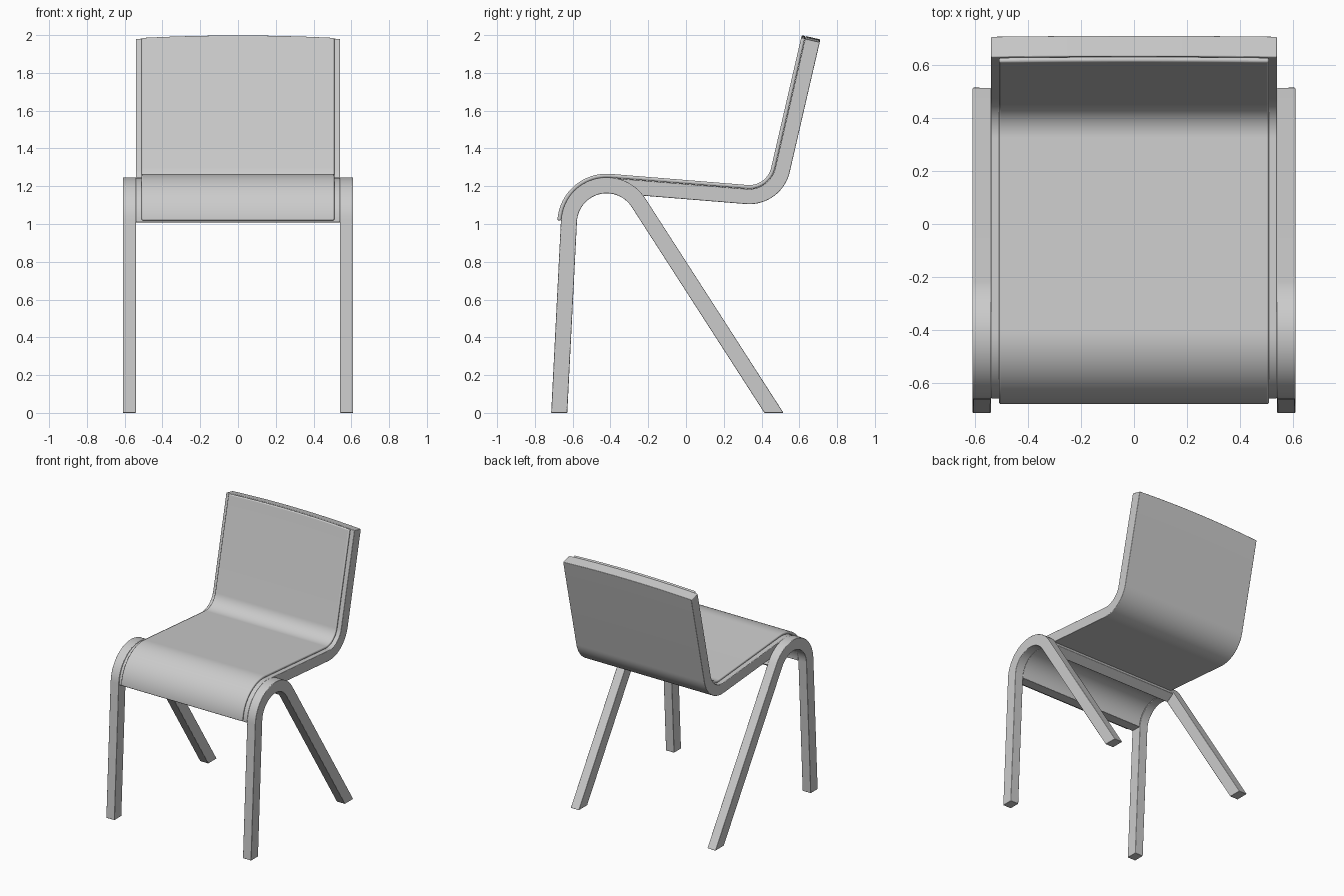
import bpy, bmesh
from math import sin, cos, radians
from mathutils import Vector

if "Cube" in bpy.data.objects:
    bpy.data.objects.remove(bpy.data.objects["Cube"])

# Side-view layout (y, z): front bend, seat-to-back bend
FRONT, FRONT_R = Vector((-0.42, 1.005)), 0.20
BACK, BACK_R = Vector((0.335, 1.325)), 0.18
SEAT_A, BACK_A = 4.64, 13.0      # seat slope, back recline (degrees)


def polar(a):
    return Vector((cos(radians(a)), sin(radians(a))))


def arc(c, r, a0, a1, n, flip=1):
    """Stations (point, offset normal) along an arc; flip=-1 offsets inwards."""
    return [(c + polar(a0 + (a1 - a0) * i / n) * r,
             polar(a0 + (a1 - a0) * i / n) * flip) for i in range(n + 1)]


def extend(station, length):
    """Continue straight from a station; positive runs clockwise of the normal."""
    p, n = station
    return (p + Vector((n.y, -n.x)) * length, n)


def to_floor(p, n):
    t = Vector((n.y, -n.x))
    return p - t * (p.y / t.y)


def ribbon(name, path, lo, hi, x0, x1, cols=1, arch=0.0, feet=False, bevel=0.004):
    """Solid strip: path thickened from lo to hi, swept from x0 to x1."""
    bm = bmesh.new()
    grid = []
    last = len(path) - 1
    for c in range(cols + 1):
        x = x0 + (x1 - x0) * c / cols
        col = []
        for i, (p, n) in enumerate(path):
            pair = []
            for o in (lo, hi):
                q = p + n * o
                if feet and i in (0, last):
                    q = to_floor(q, n)
                if arch and i == last:
                    q = q + Vector((n.y, -n.x)) * arch * (1 - (x / 0.54) ** 2)
                pair.append(bm.verts.new((x, q.x, q.y)))
            col.append(pair)
        grid.append(col)
    for a, b in zip(grid, grid[1:]):
        for i in range(last):
            for k in (0, 1):
                bm.faces.new((a[i][k], a[i + 1][k], b[i + 1][k], b[i][k]))
        for i in (0, last):
            bm.faces.new((a[i][0], a[i][1], b[i][1], b[i][0]))
    for col in (grid[0], grid[-1]):
        for i in range(last):
            bm.faces.new((col[i][0], col[i + 1][0], col[i + 1][1], col[i][1]))
    bmesh.ops.recalc_face_normals(bm, faces=bm.faces)
    me = bpy.data.meshes.new(name)
    bm.to_mesh(me)
    bm.free()
    ob = bpy.data.objects.new(name, me)
    bpy.context.collection.objects.link(ob)
    bpy.ops.object.select_all(action='DESELECT')
    bpy.context.view_layer.objects.active = ob
    ob.select_set(True)
    bpy.ops.object.shade_smooth_by_angle(angle=radians(35))
    bv = ob.modifiers.new("Bevel", 'BEVEL')
    bv.width, bv.segments = bevel, 3
    bv.limit_method, bv.angle_limit = 'ANGLE', radians(40)
    return ob


def seat_path(start, length):
    """Front wrap, seat, bend and backrest in one line."""
    wrap = arc(FRONT, FRONT_R, start, 90 - SEAT_A, 24)
    bend = arc(BACK, BACK_R, -90 - SEAT_A, -BACK_A, 20, -1)
    return wrap + bend + [extend(bend[-1], length)]


# Plywood shell and thin upholstered pad on it
ribbon("seat_shell", seat_path(179, 0.705), -0.04, 0.04, -0.54, 0.54, 16, 0.015)
ribbon("seat_pad", seat_path(177, 0.705), 0.041, 0.061, -0.51, 0.51, 16, 0.015,
       bevel=0.008)

# Cross brace under the seat, following the rear legs for a short way
brace = arc(FRONT, FRONT_R, 84, 32.8, 12)
brace.append(extend(brace[-1], 0.02))
ribbon("cross_brace", brace, -0.04, 0.035, -0.54, 0.54)

# Bent side frames: front leg, bend, rear leg
bend = arc(FRONT, FRONT_R, 177.1, 32.8, 28)
leg = [extend(bend[0], -1.0)] + bend + [extend(bend[-1], 1.3)]
frame = ribbon("side_leg_frames", leg, -0.0425, 0.0425, 0.54, 0.61, feet=True)
frame.modifiers.new("Mirror", 'MIRROR').use_axis[0] = True
